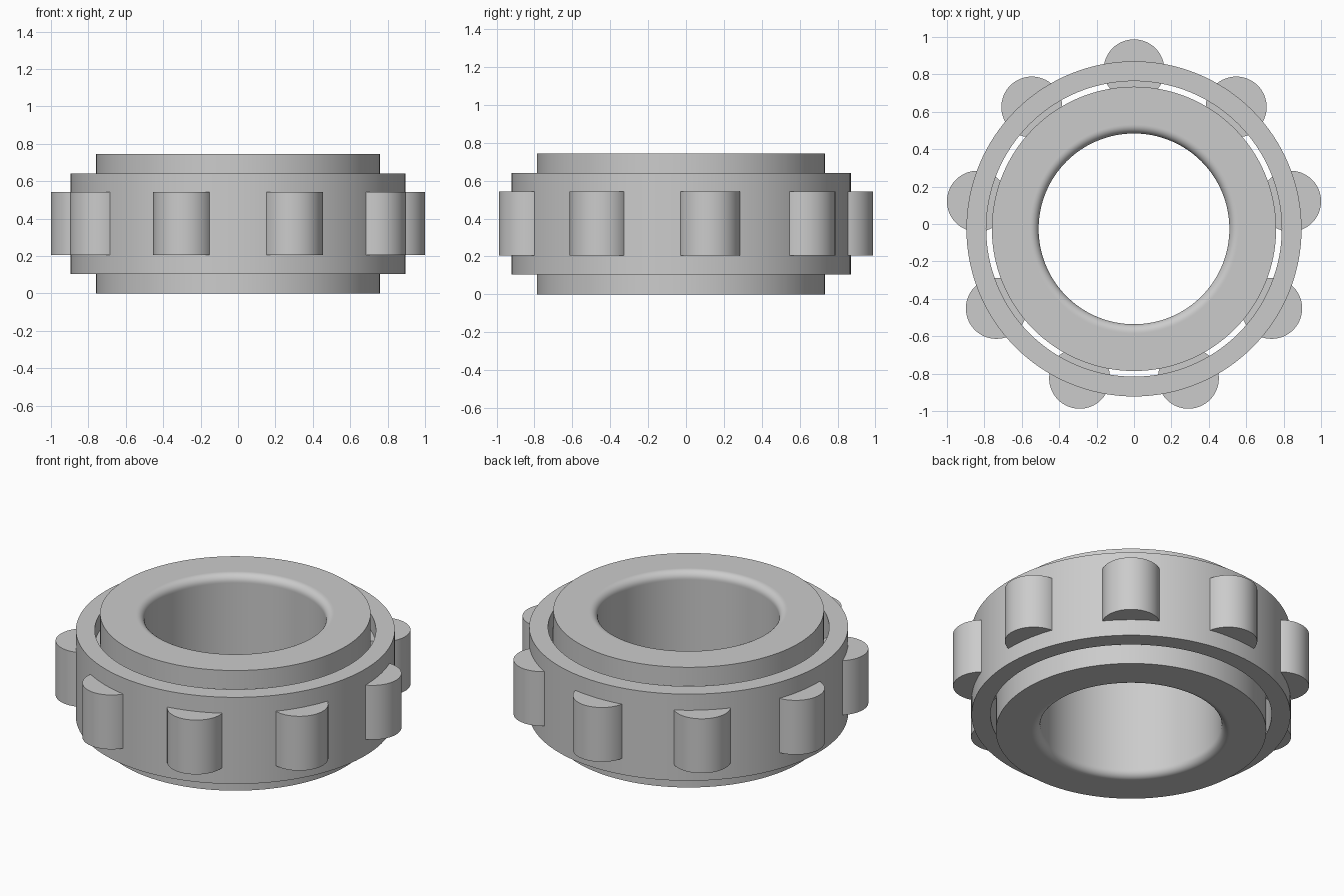
import bpy
import bmesh
from math import sin, cos, pi, radians

cube = bpy.data.objects.get("Cube")
if cube:
    bpy.data.objects.remove(cube, do_unlink=True)

steel = bpy.data.materials.new("grey steel")
steel.use_nodes = True
colour = (0.6, 0.6, 0.6, 1)
steel.diffuse_color = colour
steel.node_tree.nodes["Principled BSDF"].inputs["Base Color"].default_value = colour

AXIS_Y = -0.026   # the odd roller count shifts the axis off the bounding centre
SEGMENTS = 128


def finish(name, bm, location):
    """Turn a bmesh into a smooth, sharp-edged steel part."""
    bmesh.ops.recalc_face_normals(bm, faces=bm.faces)
    mesh = bpy.data.meshes.new(name)
    bm.to_mesh(mesh)
    bm.free()
    mesh.materials.append(steel)
    obj = bpy.data.objects.new(name, mesh)
    obj.location = location
    bpy.context.collection.objects.link(obj)
    bpy.ops.object.select_all(action="DESELECT")
    obj.select_set(True)
    bpy.context.view_layer.objects.active = obj
    bpy.ops.object.shade_smooth_by_angle(angle=radians(35))
    return obj


def lathe(name, profile):
    """Spin a closed (radius, height) profile around the axis."""
    bm = bmesh.new()
    verts = [bm.verts.new((r, 0, z)) for r, z in profile]
    edges = [bm.edges.new((a, b)) for a, b in zip(verts, verts[1:] + verts[:1])]
    bmesh.ops.spin(bm, geom=verts + edges, cent=(0, 0, 0), axis=(0, 0, 1),
                   angle=2 * pi, steps=SEGMENTS, use_merge=True)
    bmesh.ops.remove_doubles(bm, verts=bm.verts, dist=1e-5)
    return finish(name, bm, (0, AXIS_Y, 0))


# Inner ring with a rounded bore edge at both ends
outer, bore, height, fillet = 0.76, 0.51, 0.745, 0.045
arc = [i * pi / 16 for i in range(9)]
top_edge = [(bore + fillet * (1 - sin(a)), height - fillet * (1 - cos(a))) for a in arc]
bottom_edge = [(r, height - z) for r, z in reversed(top_edge)]
support = bore + fillet + 0.005
lathe("inner_ring",
      [(outer, 0), (outer, height), (support, height)] + top_edge
      + [(bore, height - fillet - 0.005), (bore, fillet + 0.005)]
      + bottom_edge + [(support, 0)])

# Roller cage
lathe("cage_ring", [(0.79, 0.105), (0.896, 0.105), (0.896, 0.642), (0.79, 0.642)])

# Rollers spaced evenly around the cage
COUNT, PITCH, RADIUS, LENGTH = 9, 0.85, 0.163, 0.337
for i in range(COUNT):
    angle = pi / 2 + 2 * pi * i / COUNT
    bm = bmesh.new()
    bmesh.ops.create_cone(bm, cap_ends=True, segments=64, radius1=RADIUS,
                          radius2=RADIUS, depth=LENGTH)
    finish(f"roller_{i + 1}", bm,
           (PITCH * cos(angle), AXIS_Y + PITCH * sin(angle), 0.3735))
